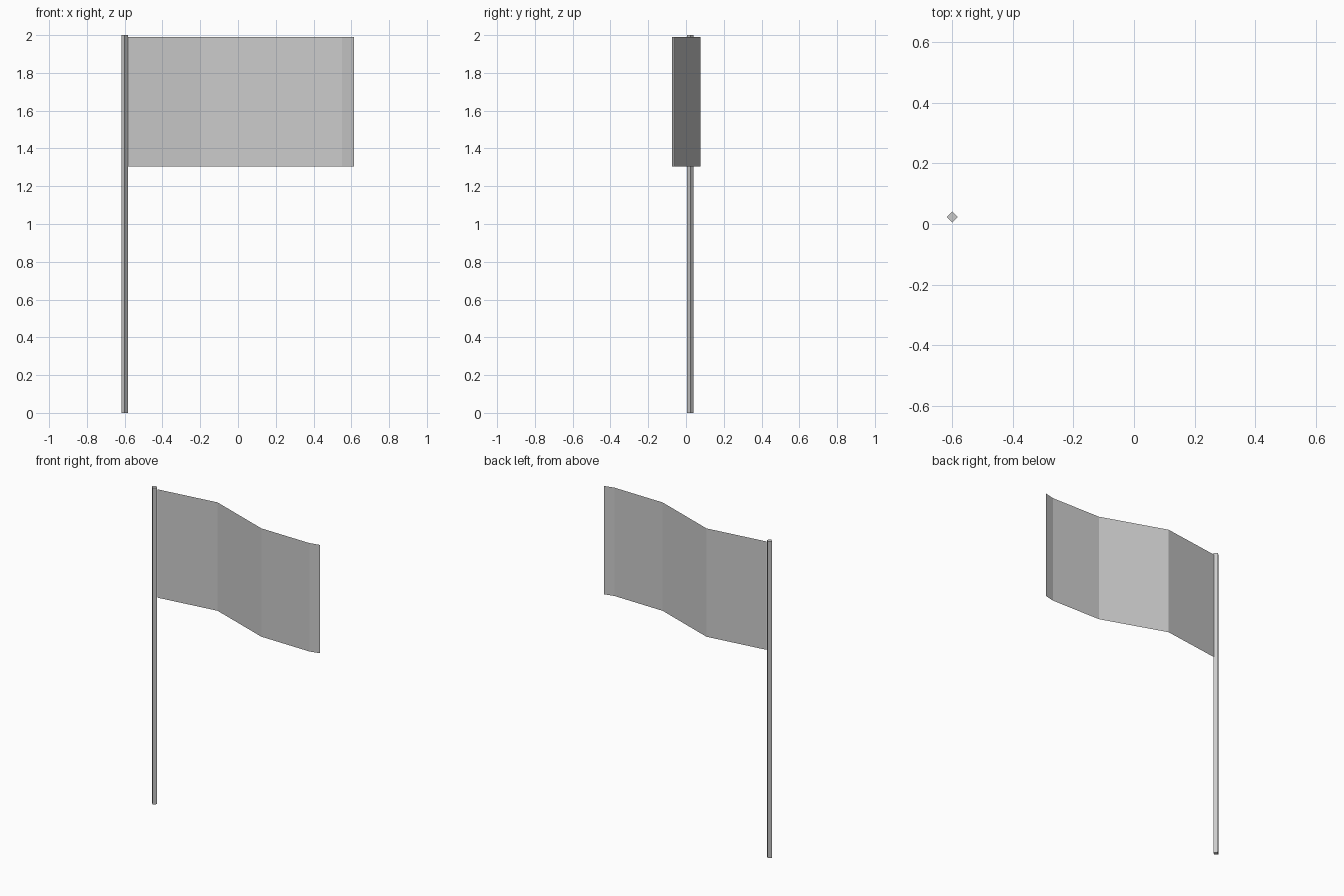
import bpy
import bmesh
from math import pi

cube = bpy.data.objects.get("Cube")
if cube:
    bpy.data.objects.remove(cube, do_unlink=True)

grey = bpy.data.materials.new("light grey")
grey.use_nodes = True
color = (0.6, 0.6, 0.6, 1)
grey.diffuse_color = color
grey.node_tree.nodes["Principled BSDF"].inputs["Base Color"].default_value = color

POLE_X, POLE_Y, POLE_R = -0.6, 0.023, 0.018
HEIGHT = 2.0


def add_object(name, bm):
    mesh = bpy.data.meshes.new(name)
    bm.to_mesh(mesh)
    bm.free()
    mesh.materials.append(grey)
    obj = bpy.data.objects.new(name, mesh)
    bpy.context.collection.objects.link(obj)
    return obj


# Four-sided pole, corners pointing along the axes
bm = bmesh.new()
bmesh.ops.create_cone(bm, cap_ends=True, segments=4, radius1=POLE_R,
                      radius2=POLE_R, depth=HEIGHT)
pole = add_object("pole", bm)
corner = max(pole.data.vertices, key=lambda v: v.co.x).co
if corner.x < POLE_R * 0.9:
    pole.rotation_euler.z = pi / 4
pole.location = (POLE_X, POLE_Y, HEIGHT / 2)

# Waving cloth: a folded profile swept straight up
wave = [(POLE_X + POLE_R, 0.025), (-0.197, 0.077), (0.21, -0.067),
        (0.55, -0.073), (0.615, -0.058)]
BOTTOM, TOP = 1.305, 1.99
bm = bmesh.new()
verts = [bm.verts.new((x, y, BOTTOM)) for x, y in wave]
edges = [bm.edges.new(pair) for pair in zip(verts, verts[1:])]
swept = bmesh.ops.extrude_edge_only(bm, edges=edges)["geom"]
bmesh.ops.translate(bm, vec=(0, 0, TOP - BOTTOM),
                    verts=[g for g in swept if isinstance(g, bmesh.types.BMVert)])
bm.normal_update()
# Face the cloth to the front
bmesh.ops.reverse_faces(bm, faces=[f for f in bm.faces if f.normal.y > 0])
add_object("flag_cloth", bm)
